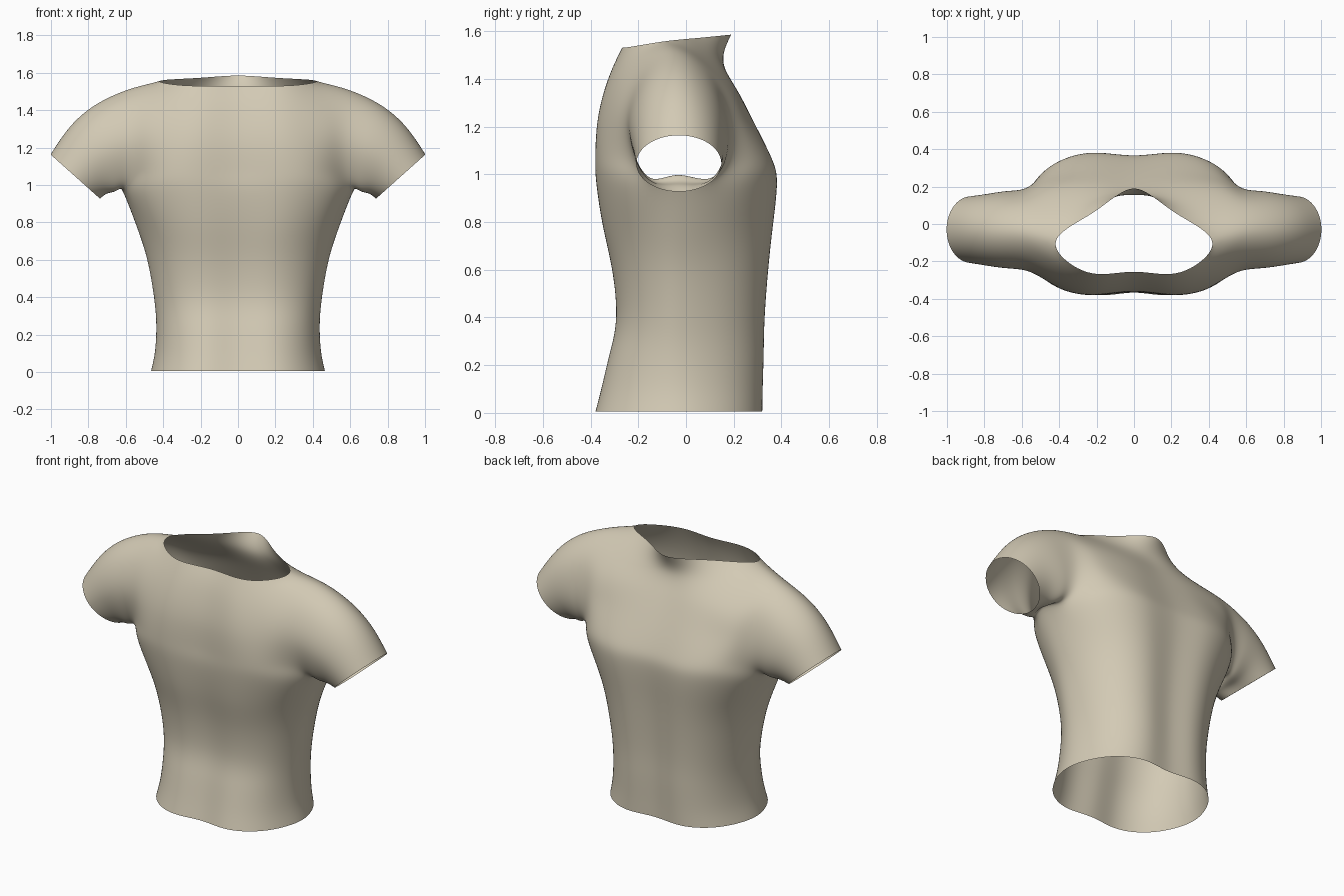
import bpy
import math
from mathutils import Vector

if "Cube" in bpy.data.objects:
    bpy.data.objects.remove(bpy.data.objects["Cube"])

verts, faces = [], []


def add(p):
    verts.append(Vector(p))
    return len(verts) - 1


def quads(a, b):
    """Join two rows of equal length, a below b."""
    for k in range(len(a) - 1):
        faces.append((a[k], a[k + 1], b[k + 1], b[k]))


# Torso rings up to the armpits: height, half width, front y, back y
RINGS = [(0.005, .465, -.38, .32), (.11, .444, -.353, .322), (.25, .437, -.32, .326),
         (.4, .449, -.293, .33), (.6, .485, -.31, .345), (.78, .543, -.348, .364),
         (.96, .625, -.376, .382)]
XS = (0, .33, .61, .82, .95, 1)
YS = (.96, 1, .9, .66, .34, 0)
MID = -.03

rows = []
for z, w, f, b in RINGS:
    top = z > .9
    row = []
    for k in range(11):
        i = k if k < 6 else 10 - k
        depth = f if k < 6 else b
        lift = (0, 0, 0, 0, .005, .025)[i] if top else 0
        row.append(add((w * XS[i], MID + (depth - MID) * YS[i], z + lift)))
    rows.append(row)
for a, b in zip(rows, rows[1:]):
    quads(a, b)
base = rows[-1]

# Chest panel, centre to armhole
FRONT = [
    [(0, -.362, 1.07), (.2, -.38, 1.07), (.37, -.355, 1.07), (.49, -.285, 1.07), (.575, -.215, 1.06)],
    [(0, -.355, 1.22), (.2, -.372, 1.22), (.36, -.345, 1.22), (.48, -.295, 1.22), (.575, -.25, 1.21)],
    [(0, -.325, 1.36), (.19, -.34, 1.36), (.35, -.31, 1.36), (.475, -.262, 1.36), (.585, -.22, 1.35)],
    [(0, -.29, 1.46), (.18, -.302, 1.46), (.335, -.265, 1.465), (.46, -.195, 1.477), (.595, -.15, 1.455)],
    [(0, -.255, 1.53), (.17, -.268, 1.53), (.32, -.225, 1.535), (.42, -.09, 1.557), (.6, -.05, 1.505)],
]
# Back panel, armhole to centre, below the neckline
BACK = [
    [(.575, .185, 1.07), (.48, .275, 1.07), (.36, .338, 1.07), (.2, .357, 1.07), (0, .345, 1.07)],
    [(.58, .185, 1.22), (.48, .235, 1.22), (.35, .27, 1.22), (.19, .284, 1.22), (0, .275, 1.22)],
    [(.59, .135, 1.37), (.47, .178, 1.36), (.32, .203, 1.36), (.16, .21, 1.36), (0, .203, 1.36)],
    [(.6, .05, 1.465), (.45, .055, 1.492), (.29, .105, 1.482), (.13, .146, 1.478), (0, .155, 1.478)],
]
NAPE = [(.25, .04, 1.57), (.11, .14, 1.58), (0, .19, 1.585)]

front = [base[:5]] + [[add(p) for p in r] for r in FRONT]
back = [base[6:]] + [[add(p) for p in r] for r in BACK]
back.append([front[-1][4], front[-1][3]] + [add(p) for p in NAPE])
for panel in (front, back):
    for a, b in zip(panel, panel[1:]):
        quads(a, b)

# Sleeve: armhole loop blended into a tilted round cuff
hole = [base[5]] + [r[4] for r in front] + [r[0] for r in back[-2::-1]]
n = len(hole)
centre, up = Vector((.87, -.03, 1.045)), Vector((.132, 0, .118))
loop = hole
for t in (.33, .67, 1):
    ring = []
    for k, h in enumerate(hole):
        a = math.tau * k / n
        cuff = centre - up * math.cos(a) + Vector((0, -.178 * math.sin(a), 0))
        high = (1 - math.cos(a)) / 2
        bulge = Vector((.03, 0, .045)) * high + Vector((0, 0, .012)) * (1 - high)
        ring.append(add(verts[h].lerp(cuff, t) + bulge * math.sin(math.pi * t)))
    for k in range(n):
        j = (k + 1) % n
        faces.append((loop[k], ring[k], ring[j], loop[j]))
    loop = ring

# Shirt shell, mirrored to both sides
mesh = bpy.data.meshes.new("shirt")
mesh.from_pydata([tuple(v) for v in verts], [], faces)
shirt = bpy.data.objects.new("shirt", mesh)
bpy.context.collection.objects.link(shirt)
bpy.context.view_layer.objects.active = shirt
shirt.select_set(True)
mirror = shirt.modifiers.new("mirror", 'MIRROR')
mirror.merge_threshold = .001
bpy.ops.object.modifier_apply(modifier="mirror")

# Smooth surface, with the cage pushed out so it passes through the points
sub = shirt.modifiers.new("smooth", 'SUBSURF')
sub.levels = sub.render_levels = 3
goal = [v.co.copy() for v in shirt.data.vertices]
for _ in range(5):
    dg = bpy.context.evaluated_depsgraph_get()
    dg.update()
    done = shirt.evaluated_get(dg).data
    shift = [(g - done.vertices[i].co) * .8 for i, g in enumerate(goal)]
    for v, s in zip(shirt.data.vertices, shift):
        if s.length < .1:
            v.co += s
    shirt.data.update()
    shirt.update_tag()
    bpy.context.view_layer.update()
bpy.ops.object.modifier_apply(modifier="smooth")
bpy.ops.object.shade_smooth()

# Cloth colour
cloth = bpy.data.materials.new("beige cloth")
cloth.diffuse_color = (.65, .59, .46, 1)
cloth.use_nodes = True
cloth.node_tree.nodes["Principled BSDF"].inputs["Base Color"].default_value = cloth.diffuse_color
shirt.data.materials.append(cloth)
